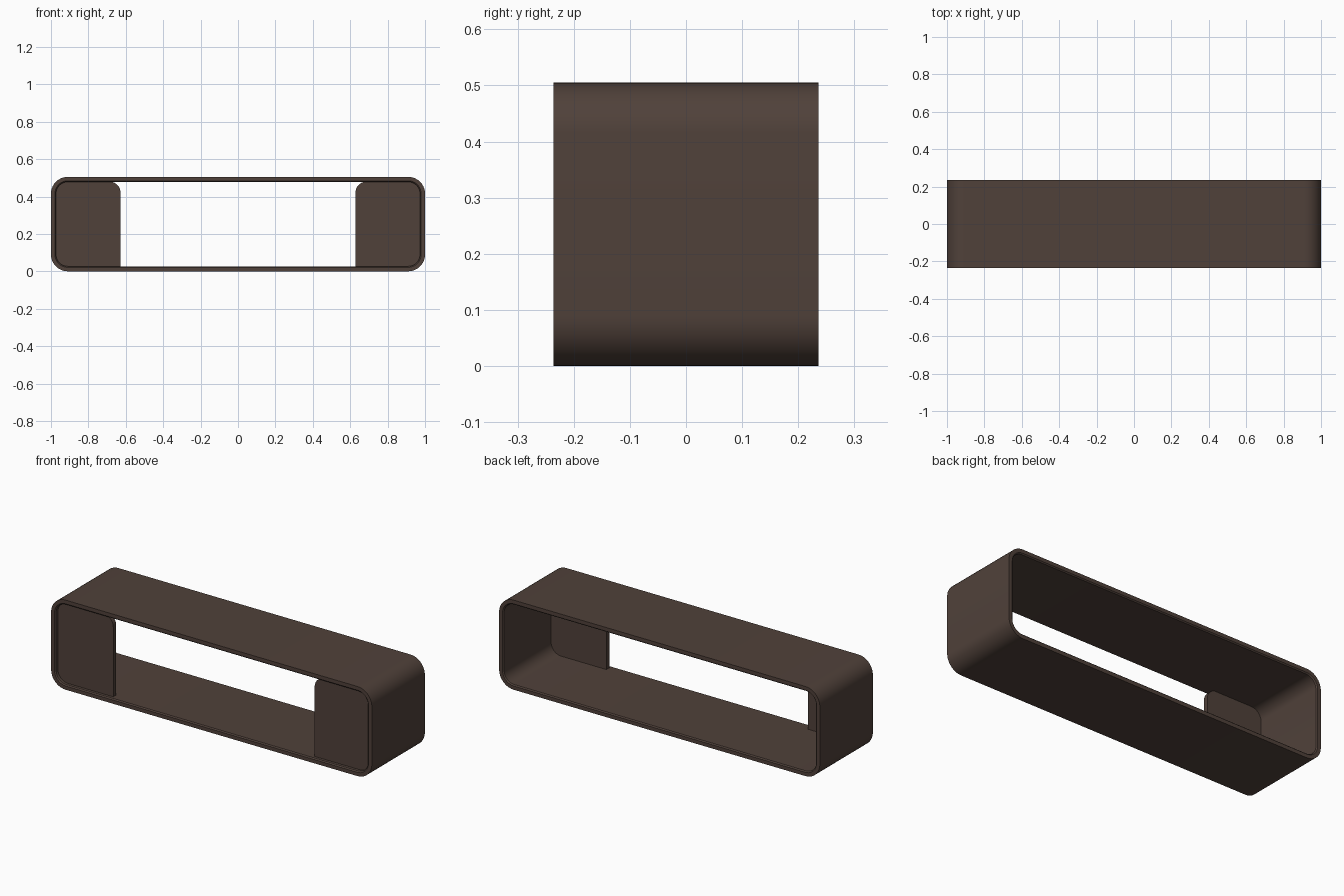
import bpy, bmesh, math

if "Cube" in bpy.data.objects:
    bpy.data.objects.remove(bpy.data.objects["Cube"])

W, D, H = 1.0, 0.236, 0.505   # half width, half depth, height
T = 0.027                     # wall thickness
SEG = 10

brown = bpy.data.materials.new("dark brown")
brown.diffuse_color = (0.080, 0.053, 0.042, 1)
brown.use_nodes = True
brown.node_tree.nodes["Principled BSDF"].inputs["Base Color"].default_value = brown.diffuse_color


def rounded_rect(x0, x1, z0, z1, radii):
    """Outline points; radii in order bottom-left, bottom-right, top-right, top-left."""
    corners = [(x0, z0, 1, 1), (x1, z0, -1, 1), (x1, z1, -1, -1), (x0, z1, 1, -1)]
    pts = []
    for i, ((cx, cz, sx, sz), r) in enumerate(zip(corners, radii)):
        if r == 0:
            pts.append((cx, cz))
            continue
        for k in range(SEG + 1):
            a = math.pi + i * math.pi / 2 + k * math.pi / 2 / SEG
            pts.append((cx + sx * r + r * math.cos(a), cz + sz * r + r * math.sin(a)))
    return pts


def finish(name, bm):
    bmesh.ops.recalc_face_normals(bm, faces=bm.faces)
    me = bpy.data.meshes.new(name)
    bm.to_mesh(me)
    bm.free()
    me.materials.append(brown)
    me.shade_smooth()
    me.set_sharp_from_angle(angle=math.radians(30))
    ob = bpy.data.objects.new(name, me)
    bpy.context.collection.objects.link(ob)
    return ob


# Outer shell: a rounded rectangular tube with slightly eased inner rims
bm = bmesh.new()
e = 0.006
outer = rounded_rect(-W, W, 0, H, [0.09] * 4)
inner = rounded_rect(-W + T, W - T, T, H - T, [0.063] * 4)
rim = rounded_rect(-W + T - e, W - T + e, T - e, H - T + e, [0.063 + e] * 4)
section = [(outer, -D), (rim, -D), (inner, -D + e), (inner, D - e), (rim, D), (outer, D)]
loops = [[bm.verts.new((x, y, z)) for x, z in pts] for pts, y in section]
n = len(outer)
for a, b in zip(loops, loops[1:] + loops[:1]):
    for i in range(n):
        j = (i + 1) % n
        bm.faces.new((a[i], a[j], b[j], b[i]))
finish("shelf_shell", bm)

# Front side panels, set just behind the front rim; the inner top corner is rounded
for side, name in ((-1, "left_panel"), (1, "right_panel")):
    bm = bmesh.new()
    pts = rounded_rect(-W + T - 0.002, -0.628, T - 0.002, H - T + 0.002,
                       [0.062, 0, 0.06, 0.062])
    front = [bm.verts.new((-side * x, -0.214, z)) for x, z in pts]
    back = [bm.verts.new((-side * x, -0.188, z)) for x, z in pts]
    bm.faces.new(front)
    bm.faces.new(back)
    for i in range(len(pts)):
        j = (i + 1) % len(pts)
        bm.faces.new((front[i], front[j], back[j], back[i]))
    finish(name, bm)
